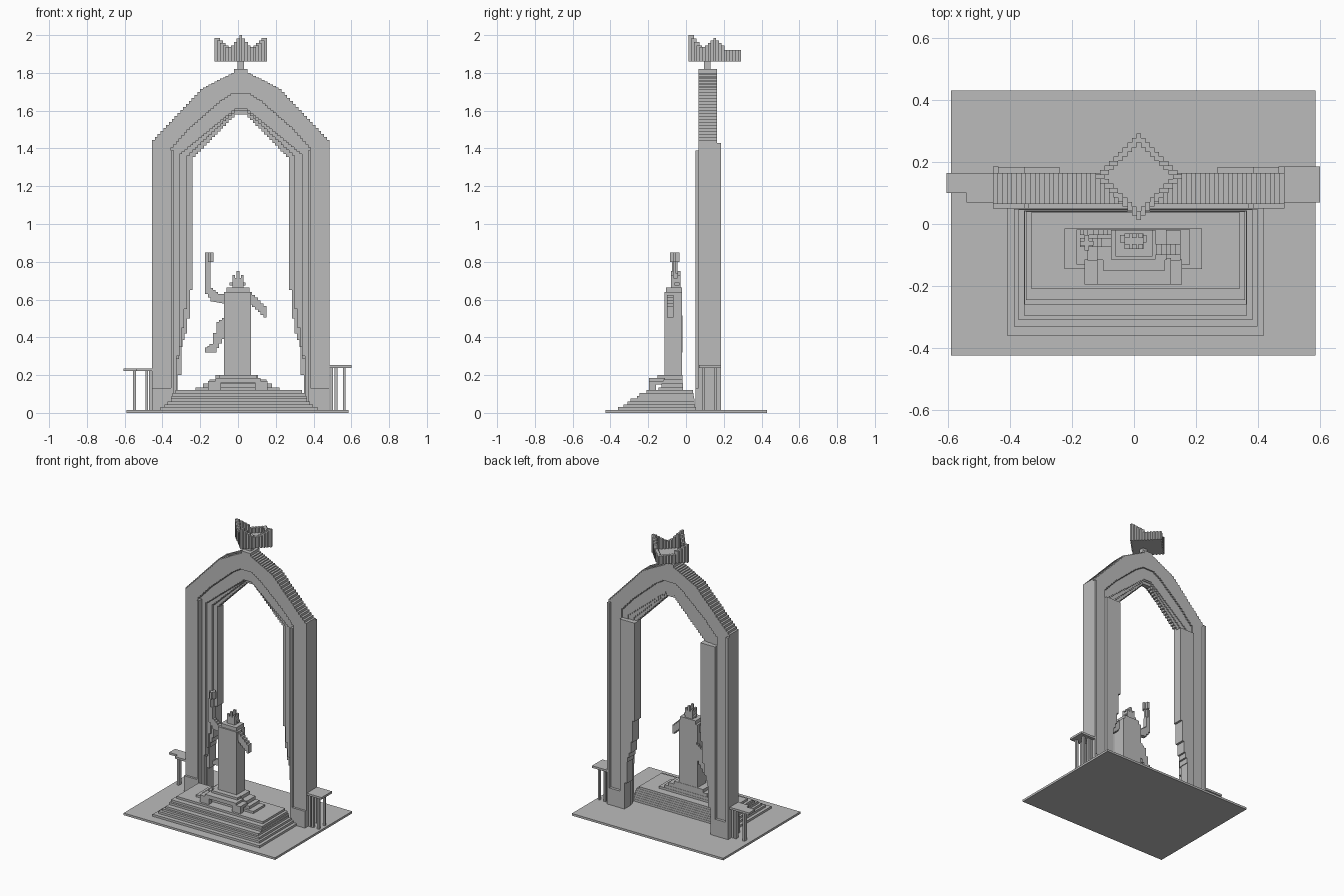
import bpy, bmesh

cube = bpy.data.objects.get("Cube")
if cube:
    bpy.data.objects.remove(cube, do_unlink=True)

V = 0.0147   # block size
CX = 0.015   # arch centre line

stone = bpy.data.materials.new("grey_stone")
stone.use_nodes = True
GREY = (0.5, 0.5, 0.5, 1)
stone.diffuse_color = GREY
stone.node_tree.nodes["Principled BSDF"].inputs["Base Color"].default_value = GREY


def finish(name, bm):
    bmesh.ops.recalc_face_normals(bm, faces=bm.faces[:])
    mesh = bpy.data.meshes.new(name)
    bm.to_mesh(mesh)
    bm.free()
    mesh.materials.append(stone)
    obj = bpy.data.objects.new(name, mesh)
    bpy.context.collection.objects.link(obj)
    return obj


def boxes(name, *items):
    """One object from boxes given as x0, x1, y0, y1, z0, z1."""
    bm = bmesh.new()
    for x0, x1, y0, y1, z0, z1 in items:
        made = bmesh.ops.create_cube(bm, size=1)["verts"]
        for v in made:
            v.co = ((x0 + x1) / 2 + v.co.x * (x1 - x0),
                    (y0 + y1) / 2 + v.co.y * (y1 - y0),
                    (z0 + z1) / 2 + v.co.z * (z1 - z0))
    return finish(name, bm)


def stair(points):
    """Turn the slopes of a polyline into block-sized steps."""
    path = [points[0]]
    for (xa, za), (xb, zb) in zip(points, points[1:]):
        n = max(1, round(abs(xb - xa) / V))
        if abs(xb - xa) < 1e-5 or abs(zb - za) < 1e-5:
            path.append((xb, zb))
            continue
        for i in range(1, n + 1):
            x, z = xa + (xb - xa) * i / n, za + (zb - za) * i / n
            path += [(path[-1][0], z), (x, z)]
    return path


def extrude(name, outline, y0, y1):
    bm = bmesh.new()
    face = bm.faces.new([bm.verts.new((x, y0, z)) for x, z in outline])
    new = bmesh.ops.extrude_face_region(bm, geom=[face])["geom"]
    for v in new:
        if isinstance(v, bmesh.types.BMVert):
            v.co.y = y1
    return finish(name, bm)


def ring(name, outer, inner, y0, y1):
    """Pointed arch from its outer and inner half outlines."""
    def full(half):
        path = stair(half)
        return [(CX - x, z) for x, z in path] + [(CX + x, z) for x, z in reversed(path)]
    return extrude(name, full(outer) + full(inner)[::-1], y0, y1)


def both(x0, x1, *rest):
    """A box and its mirror about the arch centre line."""
    return [(CX + x0, CX + x1, *rest), (CX - x1, CX - x0, *rest)]


# Ground plate and stepped platform
boxes("ground_plate", (-.59, .585, -.425, .43, 0, .015))
treads = [(.41, -.36), (.388, -.33), (.372, -.31), (.355, -.295),
          (.353, -.26), (.348, -.245), (.33, -.21)]
boxes("platform_steps", *[(-hw, hw + .01, front, .05 - .002 * i, .01, .03 + .015 * i)
                          for i, (hw, front) in enumerate(treads)])

# Arch: outer frame and recessed mouldings
Z0 = .005
ring("arch_frame",
     [(.47, Z0), (.47, 1.43), (.2, 1.715), (.035, 1.8), (.035, 1.82)],
     [(.37, Z0), (.37, 1.39), (.27, 1.5), (.1, 1.65), (.035, 1.69)], .065, .165)
hidden = [(.4, Z0), (.4, 1.42), (.2, 1.66), (.02, 1.74)]
ring("arch_moulding_outer", hidden,
     [(.34, Z0), (.34, .3), (.325, .3), (.325, 1.36), (.02, 1.61)], .085, .155)
ragged = [(.335, Z0), (.335, .2), (.315, .2), (.31, .35), (.285, .42),
          (.27, .5), (.255, .65), (.255, 1.34)]
ring("arch_moulding_inner", hidden, ragged + [(.02, 1.58)], .115, .145)
ring("arch_moulding_middle", hidden,
     [(.34, Z0), (.34, .22), (.315, .35), (.285, .55), (.285, 1.35), (.02, 1.6)], .1, .15)

# Pillar trims, plinths and ragged rear pillars
boxes("pillar_front_trim", *both(.355, .37, .05, .12, Z0, 1.39))
boxes("pillar_plinth", *both(.365, .47, .05, .184, Z0, .132))
boxes("pillar_back_edge", *both(.452, .47, .16, .185, .13, 1.43))
for side, name in ((1, "left"), (-1, "right")):
    shape = stair(ragged) + [(.37, 1.34), (.37, Z0)]
    extrude(name + "_rear_pillar", [(CX + side * x, z) for x, z in shape], .14, .184)

# Side tables on thin legs
def table(name, x0, x1, y0, y1, z, legs):
    boxes(name, (x0, x1, y0, y1, z, z + V),
          *[(x, x + V, y, y + V, .01, z) for x in legs for y in (y0 + .015, y1 - .035)])


table("right_side_table", -.605, -.455, .1, .165, .221, (-.555, -.49, -.47))
boxes("right_table_inner_edge", (-.54, -.455, .07, .1, .221, .221 + V))
table("left_side_table", .485, .6, .07, .185, .238, (.489, .512, .555))

# Statue seat with an open front bench
boxes("statue_base", (-.225, .22, -.145, -.015, .11, .135),
      (-.185, .18, -.13, -.017, .13, .155),
      (-.15, .15, -.118, -.019, .15, .178),
      (-.12, .105, -.116, -.018, .17, .2))
boxes("front_bench", (-.12, .12, -.195, -.11, .16, .185),
      (-.16, -.12, -.195, -.115, .15, .17), (.12, .155, -.195, -.115, .15, .17),
      (-.16, -.09, -.195, -.16, .115, .16), (.09, .155, -.195, -.16, .115, .16),
      (-.1, .1, -.15, -.11, .18, .2))

# Statue body, head and small crown
boxes("statue_body", (-.075, .07, -.115, -.02, .19, .64),
      (-.06, .06, -.105, -.02, .63, .665))
boxes("statue_head", (-.03, .03, -.08, -.03, .66, .715),
      (-.045, .04, -.06, -.035, .675, .69),
      *[(x, x + V, y, y + V, .71, top) for x, y, top in
        ((-.03, -.08, .73), (-.007, -.08, .75), (.015, -.08, .73),
         (-.03, -.045, .73), (-.007, -.045, .75), (.015, -.045, .73))])

# Raised arm with torch, lowered arm and cape
extrude("raised_arm",
        stair([(-.07, .63), (-.105, .63), (-.145, .66), (-.145, .74), (-.16, .74),
               (-.16, .8)]) + stair([(-.175, .8), (-.175, .65), (-.13, .59), (-.07, .58)]),
        -.075, -.045)
boxes("torch", (-.16, -.145, -.07, -.055, .73, .81),
      (-.175, -.13, -.07, -.055, .8, .848), (-.16, -.145, -.085, -.035, .8, .848))
extrude("lowered_arm",
        stair([(.06, .65), (.075, .64), (.15, .565), (.15, .505)])
        + stair([(.135, .505), (.06, .575)]), -.1, -.065)
extrude("cape",
        stair([(-.07, .515), (-.115, .48), (-.15, .365), (-.175, .345), (-.175, .32)])
        + stair([(-.115, .32), (-.07, .39)]), -.035, -.018)

# Hollow diamond crown on a stem above the arch
CY, R, FLOOR = .152, 9, 1.86


def cell(i0, i1, j, z1):
    return (CX + (i0 - .5) * V, CX + (i1 + .5) * V,
            CY + (j - .5) * V, CY + (j + .5) * V, FLOOR, z1)


crown = [cell(abs(j) - R, R - abs(j), j, 1.885) for j in range(-R, R + 1)]
for i in range(-R, R + 1):
    for j in range(-R, R + 1):
        if R - 2 < abs(i) + abs(j) <= R:
            peak = 2.0 if j < -abs(i) else 1.985
            rise = max(0, 1 - min(abs(i), abs(j)) / 3.5)
            top = 1.92 if j > 3 else 1.937 + (peak - 1.937) * rise
            crown.append(cell(i, i, j, top))
boxes("crown", *crown)
boxes("crown_stem", (CX - .018, CX + .018, .095, .13, 1.81, 1.87))
